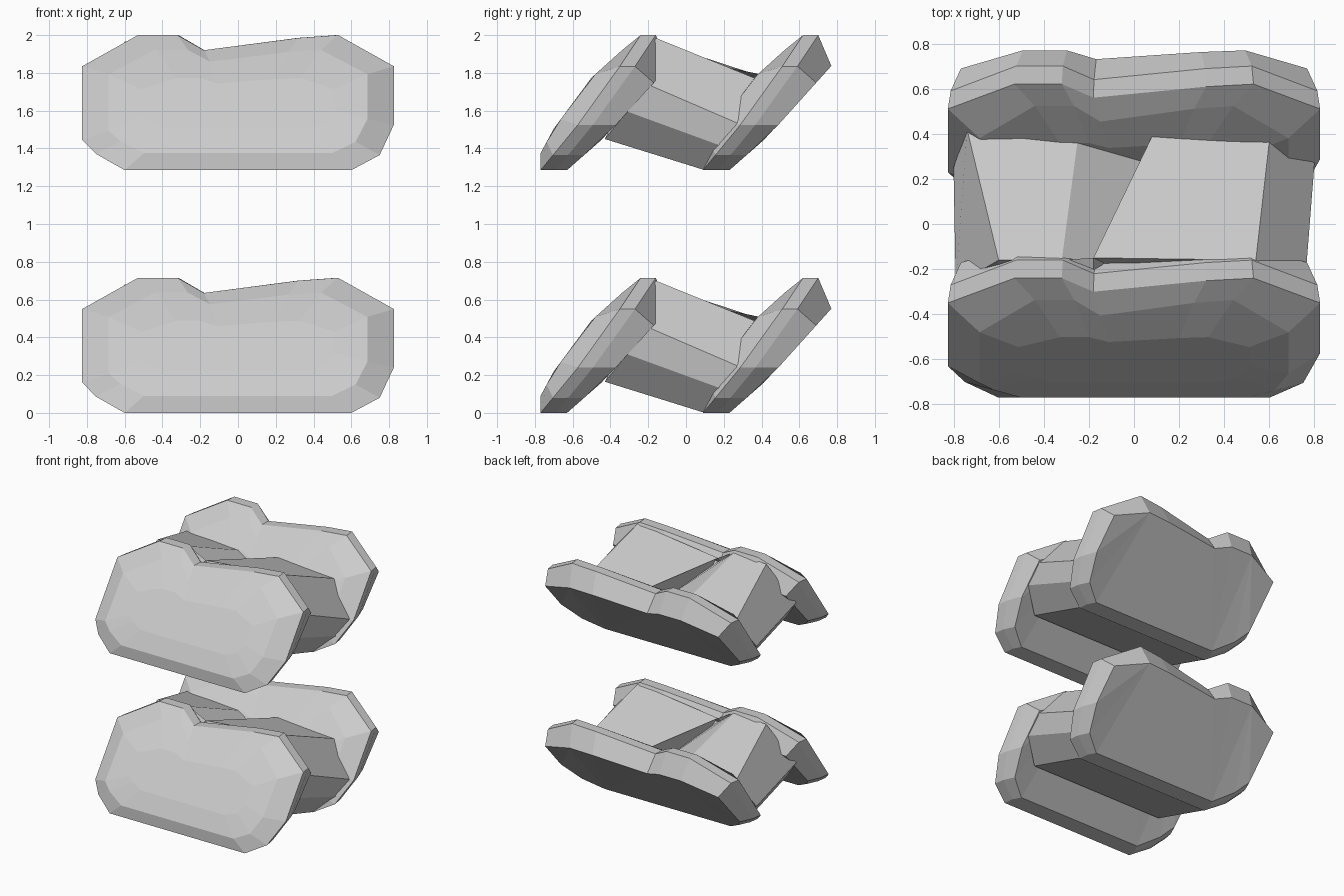
import bpy, bmesh

if "Cube" in bpy.data.objects:
    bpy.data.objects.remove(bpy.data.objects["Cube"])

# Pillow outline seen from the front (x, z), with the dip in the top edge
OUTLINE = [(-.60, 0), (-.75, .085), (-.825, .16), (-.825, .55), (-.53, .715),
           (-.32, .715), (-.18, .635), (.32, .70), (.53, .715), (.825, .55),
           (.825, .24), (.75, .08), (.60, 0)]

# Slanted side profiles (z, y): puffed front, rim, flat back
FRONT = [(0, -.77), (.09, -.77), (.22, -.70), (.49, -.50), (.715, -.25)]
RIM = [(0, -.77), (.085, -.70), (.16, -.63), (.55, -.35), (.635, -.30), (.715, -.24)]
BACK = [(0, -.63), (.18, -.425), (.55, -.092), (.715, .05)]

# Connector cross-section at its front end and back end (x, y, z)
LINK_FRONT = [(-.60, -.16, .68), (-.32, -.16, .70), (-.18, -.29, .60), (-.18, -.15, .62),
              (.54, -.16, .70), (.76, -.24, .47), (.76, -.31, .31), (.60, -.43, .165),
              (-.60, -.43, .165), (-.79, -.27, .38)]
LINK_BACK = [(-.74, .42, .49), (-.25, .37, .485), (.03, .28, .38), (.10, .43, .50),
             (.60, .37, .485), (.80, .27, .25), (.74, .21, .12), (.60, .10, 0),
             (-.60, .10, 0), (-.80, .25, .23)]


def lookup(profile, z):
    for (z0, y0), (z1, y1) in zip(profile, profile[1:]):
        if z <= z1:
            return y0 + (y1 - y0) * (z - z0) / (z1 - z0)
    return profile[-1][1]


def ring(profile, sx, up, down, shift=0.0):
    """Scale the outline about its middle height and lay it on a profile."""
    pts = []
    for x, z in OUTLINE:
        z = .36 + (z - .36) * (up if z > .36 else down)
        pts.append((x * sx, lookup(profile, z) + shift, z))
    return pts


def loft(name, rings, offset):
    bm = bmesh.new()
    rows = [[bm.verts.new([a + b for a, b in zip(p, offset)]) for p in r] for r in rings]
    n = len(rows[0])
    for a, b in zip(rows, rows[1:]):
        for i in range(n):
            j = (i + 1) % n
            bm.faces.new((a[i], a[j], b[j], b[i]))
    caps = [bm.faces.new(rows[0][::-1]), bm.faces.new(rows[-1])]
    bmesh.ops.triangulate(bm, faces=caps)
    bmesh.ops.recalc_face_normals(bm, faces=bm.faces)
    mesh = bpy.data.meshes.new(name)
    bm.to_mesh(mesh)
    bm.free()
    obj = bpy.data.objects.new(name, mesh)
    bpy.context.collection.objects.link(obj)
    return obj


pillow = [ring(FRONT, .62, .36, .39),
          ring(FRONT, .83, .78, .75),
          ring(RIM, 1, 1, 1),
          ring(RIM, .985, 1, 1, .08),
          ring(BACK, .93, .54, 1)]

# Two identical stacked layers, each with two slanted pillows and a link
for level, z in (("lower", 0), ("upper", 1.285)):
    loft(level + "_front_pillow", pillow, (0, 0, z))
    loft(level + "_back_pillow", pillow, (0, .86, z))
    loft(level + "_connector", [LINK_FRONT, LINK_BACK], (0, 0, z))
